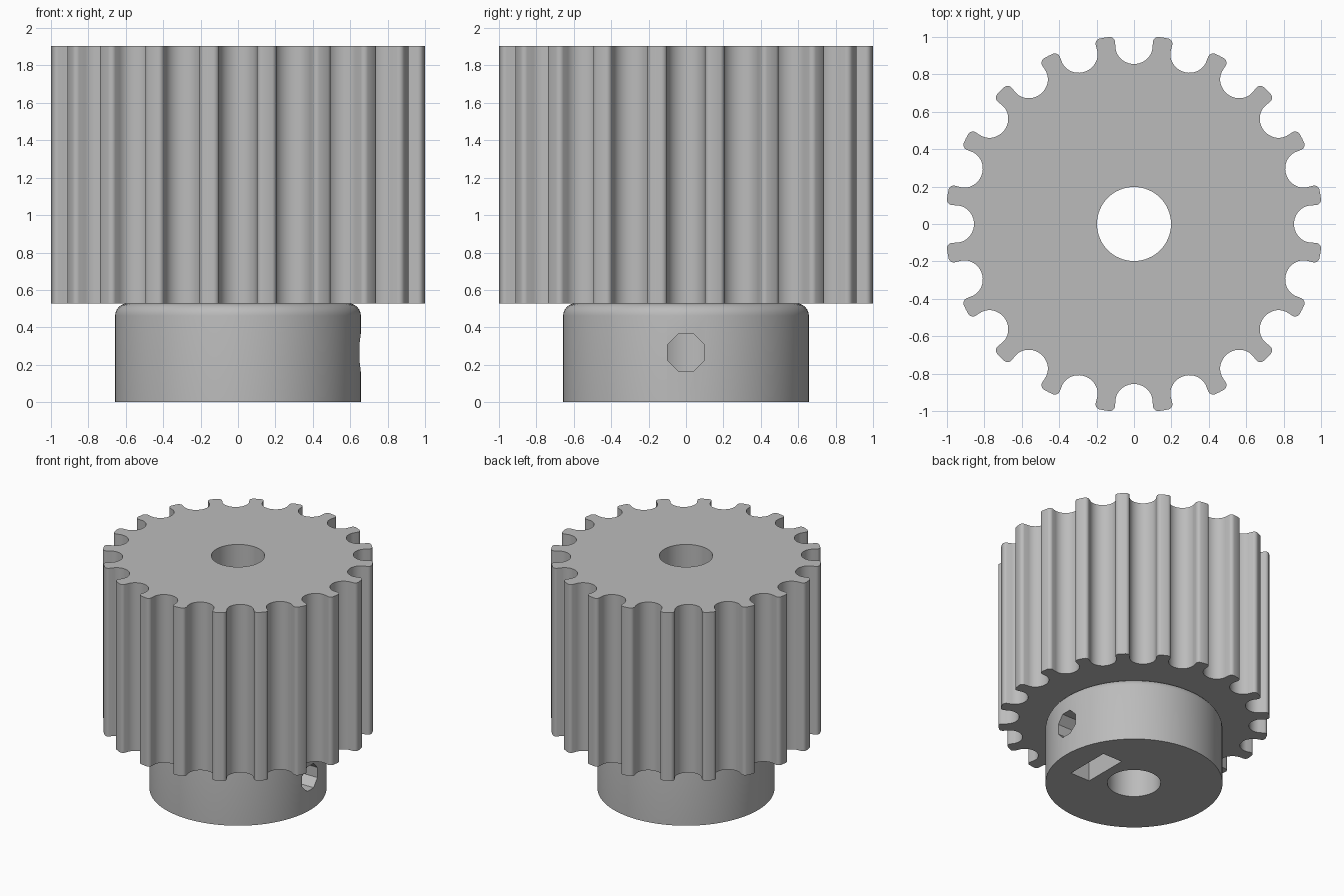
import bpy, bmesh, math
from mathutils import Matrix, Vector

if "Cube" in bpy.data.objects:
    bpy.data.objects.remove(bpy.data.objects["Cube"])

MM = 0.0657                 # one millimetre in model units
TEETH = 20
TIP_R = 15.35 * MM          # outer radius of the toothed wheel
HUB_R, HUB_H, TOP = 10 * MM, 0.528, 1.905
BORE_R = 0.198
SCREW_Z = 0.265

metal = bpy.data.materials.new("plain grey")
metal.use_nodes = True
grey = (0.5, 0.5, 0.5, 1)
metal.diffuse_color = grey
metal.node_tree.nodes["Principled BSDF"].inputs["Base Color"].default_value = grey


def make(name, bm):
    bmesh.ops.recalc_face_normals(bm, faces=bm.faces)
    mesh = bpy.data.meshes.new(name)
    bm.to_mesh(mesh)
    bm.free()
    mesh.materials.append(metal)
    obj = bpy.data.objects.new(name, mesh)
    bpy.context.collection.objects.link(obj)
    return obj


def prism(name, points, z0, z1, matrix=Matrix()):
    bm = bmesh.new()
    face = bm.faces.new([bm.verts.new((x, y, z0)) for x, y in points])
    out = bmesh.ops.extrude_face_region(bm, geom=[face])
    top = [v for v in out["geom"] if isinstance(v, bmesh.types.BMVert)]
    bmesh.ops.translate(bm, verts=top, vec=(0, 0, z1 - z0))
    bm.transform(matrix)
    return make(name, bm)


def ring(radius, sides, turn=0.0):
    return [(radius * math.cos(math.tau * i / sides + turn),
             radius * math.sin(math.tau * i / sides + turn)) for i in range(sides)]


def cut(obj, cutters):
    bpy.context.view_layer.objects.active = obj
    for cutter in cutters:
        mod = obj.modifiers.new("cut", "BOOLEAN")
        mod.operation, mod.solver, mod.object = "DIFFERENCE", "EXACT", cutter
        bpy.ops.object.modifier_apply(modifier=mod.name)
        bpy.data.objects.remove(cutter)


def smooth(obj):
    bpy.ops.object.select_all(action="DESELECT")
    obj.select_set(True)
    bpy.context.view_layer.objects.active = obj
    bpy.ops.object.shade_smooth_by_angle(angle=math.radians(30))


# One belt groove: rounded lip, then a round bottom (half width, depth in mm)
half = []
for i in range(6):
    a = math.radians(90 - 80 * i / 5 + 90)
    a = math.radians(90 + 80 * i / 5)
    half.append((1.89 + 0.43 * math.cos(a), 0.43 - 0.43 * math.sin(a)))
for i in range(11):
    a = math.radians(8 + 82 * i / 10)
    half.append((1.441 * math.cos(a), 0.758 + 1.441 * math.sin(a)))
half = [(x * 1.053 * MM, d * MM) for x, d in half]
groove = half + [(-x, d) for x, d in reversed(half[:-1])]

# Toothed wheel outline: the groove repeated, with a tip point between grooves
chord = math.sqrt(TIP_R ** 2 - half[0][0] ** 2)
outline = []
for k in range(TEETH):
    spin = Matrix.Rotation(-math.tau * k / TEETH, 2)
    tip = Matrix.Rotation(-math.tau * (k - 0.5) / TEETH, 2) @ Vector((0, TIP_R))
    outline += [spin @ Vector((-x, chord - d)) for x, d in groove]
    outline.append(Matrix.Rotation(-math.tau / TEETH, 2) @ tip)

wheel = prism("toothed_wheel", outline, HUB_H, TOP)
cut(wheel, [prism("bore_cutter", ring(BORE_R, 64), 0, 2)])
smooth(wheel)

# Hub with rounded upper rim
bm = bmesh.new()
bmesh.ops.create_cone(bm, cap_ends=True, segments=80, radius1=HUB_R, radius2=HUB_R,
                      depth=HUB_H, matrix=Matrix.Translation((0, 0, HUB_H / 2)))
rim = [e for e in bm.edges if all(v.co.z > HUB_H / 2 for v in e.verts)]
bmesh.ops.bevel(bm, geom=rim, offset=MM, segments=6, profile=0.5, affect="EDGES")
hub = make("hub", bm)

# Bore, set screw hole on +x, and captive nut pocket open at the bottom
along_x = Matrix.Translation((0, 0, SCREW_Z)) @ Matrix.Rotation(math.pi / 2, 4, "Y")
nut_r = 0.187 / math.cos(math.pi / 6)
slot = [(0.277, -0.187), (0.454, -0.187), (0.454, 0.187), (0.277, 0.187)]
cut(hub, [
    prism("bore_cutter", ring(BORE_R, 64), -0.1, 1),
    prism("slot_cutter", slot, -0.1, SCREW_Z),
    prism("nut_cutter", ring(nut_r, 6), 0.277, 0.454, along_x),
    prism("screw_cutter", ring(0.108, 8, math.pi / 8), 0, 0.8, along_x),
])
smooth(hub)
